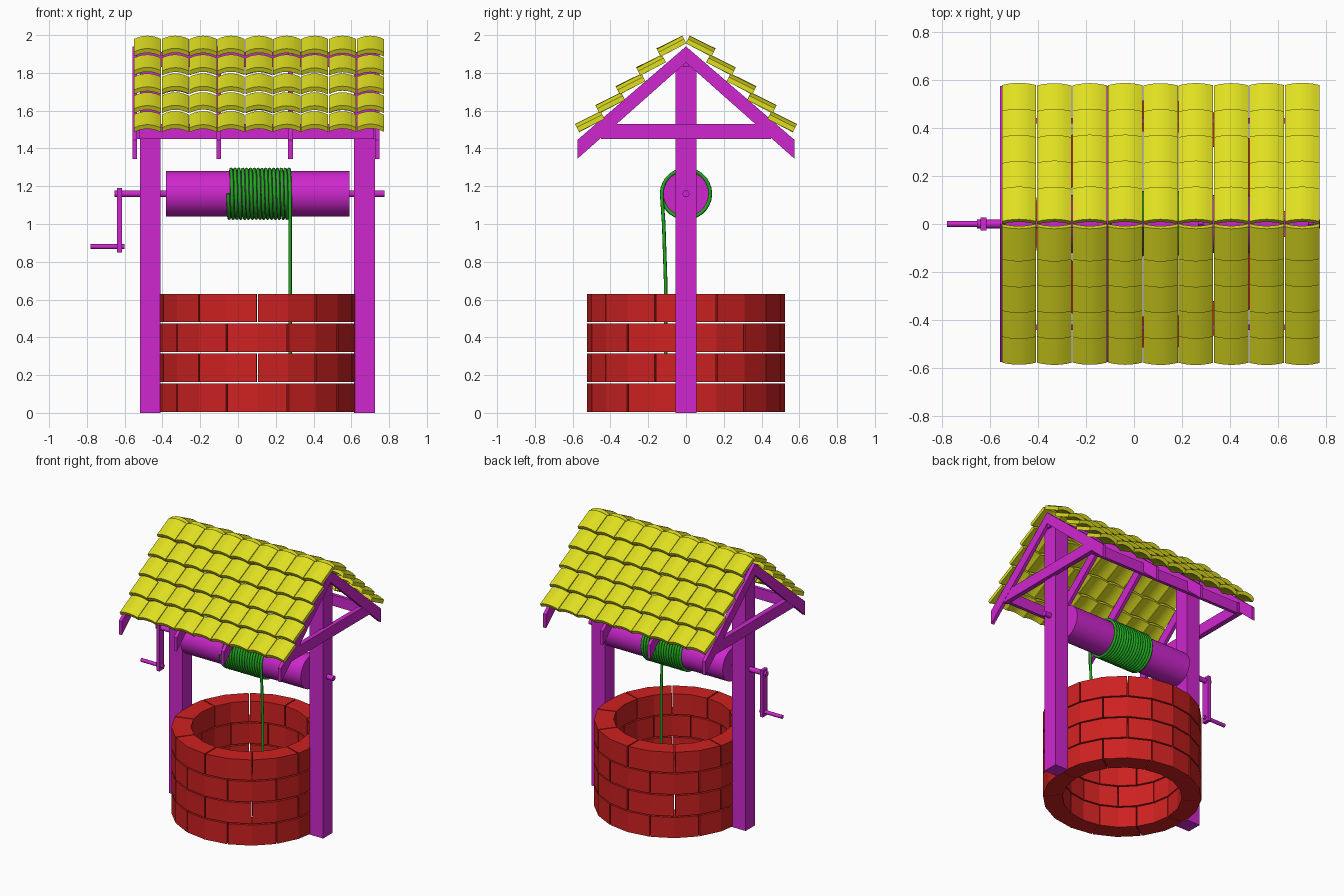
import bpy, bmesh, random
from math import sin, cos, pi, radians

if "Cube" in bpy.data.objects:
    bpy.data.objects.remove(bpy.data.objects["Cube"])

random.seed(4)
CX, AXLE_Z = 0.1025, 1.16


def material(name, rgb):
    m = bpy.data.materials.new(name)
    m.diffuse_color = (*rgb, 1)
    m.use_nodes = True
    m.node_tree.nodes["Principled BSDF"].inputs["Base Color"].default_value = m.diffuse_color
    return m


WOOD = material("wood", (0.62, 0.02, 0.62))
BRICK = material("brick", (0.62, 0.015, 0.015))
TILE = material("tile", (0.74, 0.74, 0.015))
ROPE = material("rope", (0.015, 0.4, 0.015))


def finish(bm, name, mat):
    bmesh.ops.recalc_face_normals(bm, faces=bm.faces)
    me = bpy.data.meshes.new(name)
    bm.to_mesh(me)
    bm.free()
    me.materials.append(mat)
    ob = bpy.data.objects.new(name, me)
    bpy.context.collection.objects.link(ob)
    return ob


def loft(bm, rings):
    """Closed solid through equal-length rings of points."""
    vs = [[bm.verts.new(p) for p in r] for r in rings]
    n = len(vs[0])
    for a, b in zip(vs, vs[1:]):
        for i in range(n):
            bm.faces.new((a[i], a[(i + 1) % n], b[(i + 1) % n], b[i]))
    bm.faces.new(vs[0])
    bm.faces.new(vs[-1])


def plank(name, x0, x1, outline):
    """Extrude a (y, z) outline from x0 to x1."""
    bm = bmesh.new()
    loft(bm, [[(x, y, z) for y, z in outline] for x in (x0, x1)])
    return finish(bm, name, WOOD)


def box(name, x0, x1, y0, y1, z0, z1):
    return plank(name, x0, x1, [(y0, z0), (y1, z0), (y1, z1), (y0, z1)])


def rod(name, x0, x1, z, r, sides):
    bpy.ops.mesh.primitive_cylinder_add(vertices=sides, radius=r, depth=x1 - x0,
                                        location=((x0 + x1) / 2, 0, z), rotation=(0, pi / 2, 0))
    ob = bpy.context.object
    ob.name = name
    ob.data.materials.append(WOOD)
    bpy.ops.object.shade_smooth_by_angle(angle=radians(40))


# Brick ring: four courses of ten bricks, joints staggered by half a brick
R_OUT, R_IN, STEP = 0.525, 0.395, radians(36)
for course in range(4):
    bm = bmesh.new()
    z0 = 0.005 + course * 0.1585
    z1 = z0 + 0.15
    for k in range(10):
        start = -pi / 2 + (k + (0.5 if course % 2 == 0 else 0)) * STEP
        gap = 0.008
        rings = []
        for t in (gap, STEP / 2, STEP - gap):
            c, s = cos(start + t), sin(start + t)
            rings.append([(CX + r * c, r * s, z) for r, z in
                          ((R_IN, z0), (R_OUT, z0), (R_OUT, z1), (R_IN, z1))])
        loft(bm, rings)
    finish(bm, f"brick_course_{course + 1}", BRICK)

# Posts
box("left_post", -0.52, -0.41, -0.055, 0.055, 0, 1.87)
box("right_post", 0.615, 0.725, -0.055, 0.055, 0, 1.87)

# Rafter pairs
rafter = [(0, 1.94), (0.575, 1.445), (0.575, 1.345), (0, 1.855),
          (-0.575, 1.345), (-0.575, 1.445)]
for i, x in enumerate((-0.547, -0.103, 0.278, 0.738)):
    plank(f"rafter_pair_{i + 1}", x - 0.012, x + 0.012, rafter)

# Gable tie beams, eave plates and ridge beam
box("left_tie_beam", -0.558, -0.52, -0.45, 0.45, 1.45, 1.53)
box("right_tie_beam", 0.715, 0.749, -0.45, 0.45, 1.45, 1.53)
for side, label in ((-1, "front"), (1, "back")):
    y = side * 0.43
    box(f"{label}_eave_plate", -0.55, 0.74, y - 0.012, y + 0.012, 1.45, 1.53)
box("ridge_beam", -0.55, 0.74, -0.015, 0.015, 1.83, 1.91)

# Windlass: axle, drum and crank
rod("axle", -0.655, 0.775, AXLE_Z, 0.018, 16)
rod("drum", -0.38, 0.59, AXLE_Z, 0.12, 40)
box("crank_arm", -0.64, -0.615, -0.028, 0.028, 0.85, 1.19)
rod("crank_handle", -0.78, -0.60, 0.88, 0.013, 12)

# Rope: wound coil running into the hanging end
turns, per, r = 16, 28, 0.129
path = []
for i in range(turns * per + 1):
    a = 2 * pi * i / per
    path.append((-0.052 + 0.327 * i / (turns * per), -r * cos(a), AXLE_Z - r * sin(a)))
path += [(0.276, -0.118, 1.0), (0.276, -0.108, 0.7), (0.276, -0.108, 0.31)]
cu = bpy.data.curves.new("rope", "CURVE")
cu.dimensions = "3D"
cu.bevel_depth = 0.0095
cu.bevel_resolution = 2
cu.use_fill_caps = True
sp = cu.splines.new("POLY")
sp.points.add(len(path) - 1)
for p, co in zip(sp.points, path):
    p.co = (*co, 1)
cu.materials.append(ROPE)
bpy.context.collection.objects.link(bpy.data.objects.new("rope", cu))

# Roof tiles: arched slabs, nine columns by five rows on each slope
TILT, LENGTH, THICK, SAG, WIDTH, SEG = radians(27), 0.152, 0.026, 0.02, 0.1475, 6
for side, label in ((-1, "front"), (1, "back")):
    bm = bmesh.new()
    for row in range(5):
        for col in range(9):
            xc = -0.553 + (col + 0.5) * WIDTH
            tilt = TILT + random.uniform(-0.015, 0.015)
            half = WIDTH / 2 - 0.002
            ts = [-1 + 2 * i / SEG for i in range(SEG + 1)]
            section = [(t * half, -SAG * t * t) for t in ts]
            section += [(t * half, -SAG * t * t - THICK) for t in reversed(ts)]
            rings = []
            for u in (0, LENGTH):
                rings.append([(xc + x,
                               side * (0.02 + row * 0.108 + u * cos(tilt) + h * sin(tilt)),
                               1.997 - row * 0.1 - u * sin(tilt) + h * cos(tilt))
                              for x, h in section])
            loft(bm, rings)
    ob = finish(bm, f"{label}_roof_tiles", TILE)
    bpy.ops.object.select_all(action="DESELECT")
    ob.select_set(True)
    bpy.context.view_layer.objects.active = ob
    bpy.ops.object.shade_smooth_by_angle(angle=radians(30))
